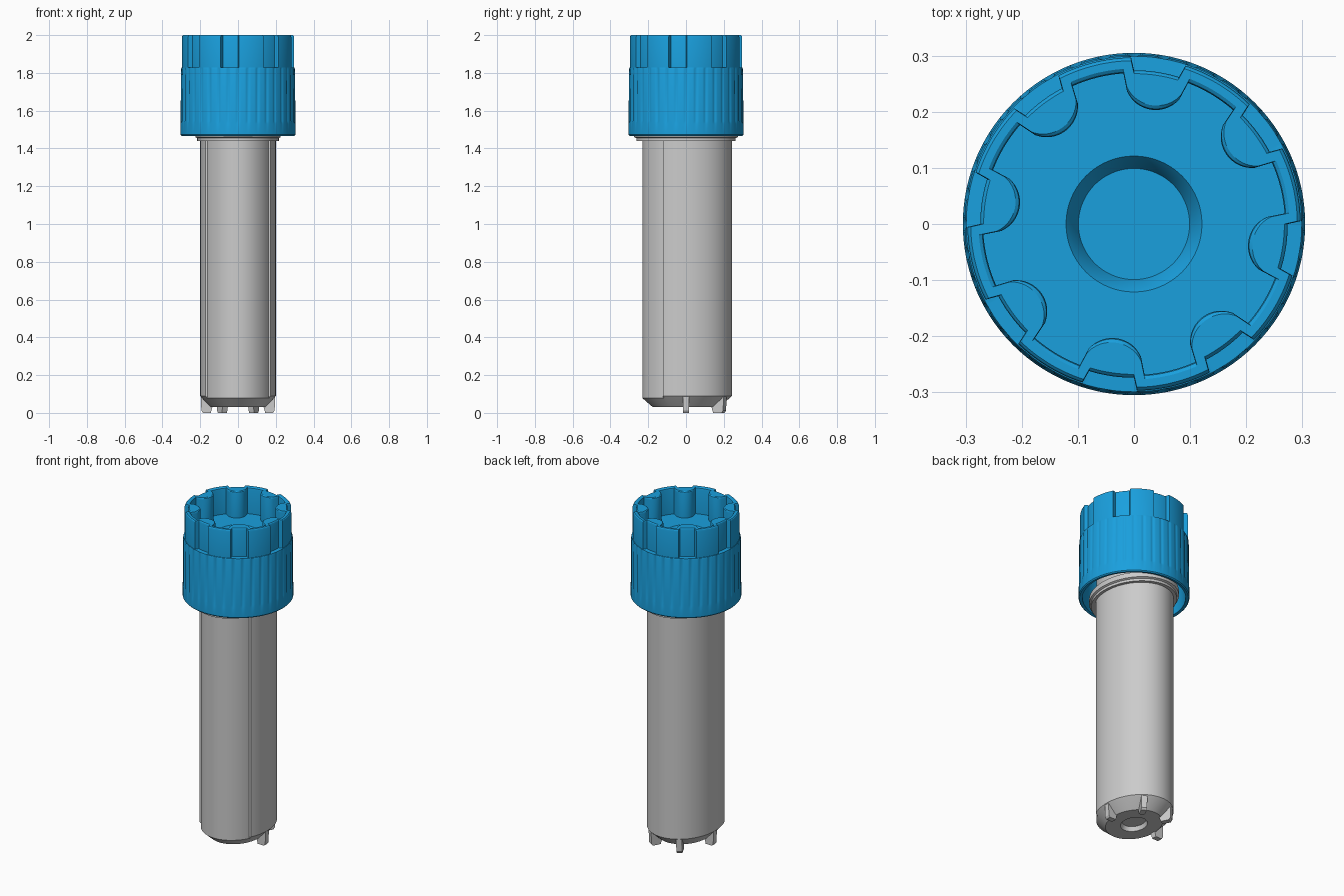
import bpy, bmesh
from math import sin, cos, pi, sqrt, radians

if "Cube" in bpy.data.objects:
    bpy.data.objects.remove(bpy.data.objects["Cube"])


def finish(name, bm, color=None, angle=30):
    bmesh.ops.recalc_face_normals(bm, faces=bm.faces)
    me = bpy.data.meshes.new(name)
    bm.to_mesh(me)
    bm.free()
    ob = bpy.data.objects.new(name, me)
    bpy.context.collection.objects.link(ob)
    if color:
        mat = bpy.data.materials.new(name + "_material")
        mat.diffuse_color = color
        mat.use_nodes = True
        mat.node_tree.nodes["Principled BSDF"].inputs["Base Color"].default_value = mat.diffuse_color
        me.materials.append(mat)
    bpy.ops.object.select_all(action='DESELECT')
    ob.select_set(True)
    bpy.context.view_layer.objects.active = ob
    bpy.ops.object.shade_smooth_by_angle(angle=radians(angle))
    return ob


def loft(name, rings, n, sx=1, sy=1, color=None):
    """Closed lathe: each ring is (radius or radius function of angle, z)."""
    bm = bmesh.new()
    loops = []
    for r, z in rings:
        loop = []
        for i in range(n):
            t = 2 * pi * i / n
            rr = r(t) if callable(r) else r
            loop.append(bm.verts.new((rr * cos(t) * sx, rr * sin(t) * sy, z)))
        loops.append(loop)
    for a, b in zip(loops, loops[1:]):
        for i in range(n):
            j = (i + 1) % n
            bm.faces.new((a[i], a[j], b[j], b[i]))
    bm.faces.new(loops[0])
    bm.faces.new(loops[-1])
    return finish(name, bm, color)


# Tube: oval body with a shallow label recess along the front
SX, SY = 0.2, 0.243


def body(f):
    return lambda t: min(f, 0.95) if sin(t) < -0.51 else f


loft("tube", [
    (0.30, 0.055), (0.34, 0.03), (0.72, 0.03), (body(0.95), 0.078),
    (body(1.0), 0.09), (body(1.0), 1.44),
    (1.08, 1.44), (1.08, 1.455), (1.13, 1.46), (1.13, 1.49),
    (0.95, 1.50), (0.95, 1.76), (0.8, 1.76), (0.8, 0.16), (0.5, 0.1),
], 180, SX, SY)

# Feet: four small fins around the sides and back of the base
for k in range(4):
    t = k * pi / 3
    bm = bmesh.new()
    sides = []
    for s in (-0.016, 0.016):
        sides.append([bm.verts.new((f * SX * cos(t) - s * sin(t),
                                    f * SY * sin(t) + s * cos(t), z))
                      for f, z in ((0.985, 0.095), (0.97, 0.012), (0.93, 0),
                                   (0.72, 0), (0.66, 0.045), (0.66, 0.095))])
    a, b = sides
    bm.faces.new(a)
    bm.faces.new(b)
    for i in range(6):
        j = (i + 1) % 6
        bm.faces.new((a[i], a[j], b[j], b[i]))
    finish(f"foot_{k + 1}", bm)

# Cap: ribbed skirt, notched crown with eight inner lobes, central socket
PITCH = pi / 4


def lobe_offset(t):
    return (t + radians(8.5) + PITCH / 2) % PITCH - PITCH / 2


def crown_outer(inset=0):
    return lambda t: (0.274 if abs(lobe_offset(t)) < radians(9) else 0.297) - inset


def crown_inner(inset=0):
    c, a = 0.262, 0.056

    def radius(t):
        d = lobe_offset(t)
        q = a * a - (c * sin(d)) ** 2
        r = c * cos(d) - sqrt(q) if q > 0 else 0.269
        return min(0.269, r) + inset
    return radius


def ribs(base):
    return lambda t: base - 0.005 * max(0, cos(36 * t)) ** 2


loft("screw_cap", [
    (0.272, 1.78), (0.284, 1.47), (0.300, 1.467), (0.305, 1.473),
    (0.305, 1.53), (ribs(0.3045), 1.545), (ribs(0.302), 1.818),
    (0.299, 1.828), (crown_outer(), 1.829), (crown_outer(), 1.988),
    (crown_outer(0.002), 1.996), (crown_outer(0.006), 2.0),
    (crown_inner(0.008), 2.0), (crown_inner(0.002), 1.996),
    (crown_inner(), 1.988), (crown_inner(), 1.84),
    (0.121, 1.84), (0.110, 1.825), (0.099, 1.80),
], 360, color=(0.01, 0.35, 0.73, 1))
